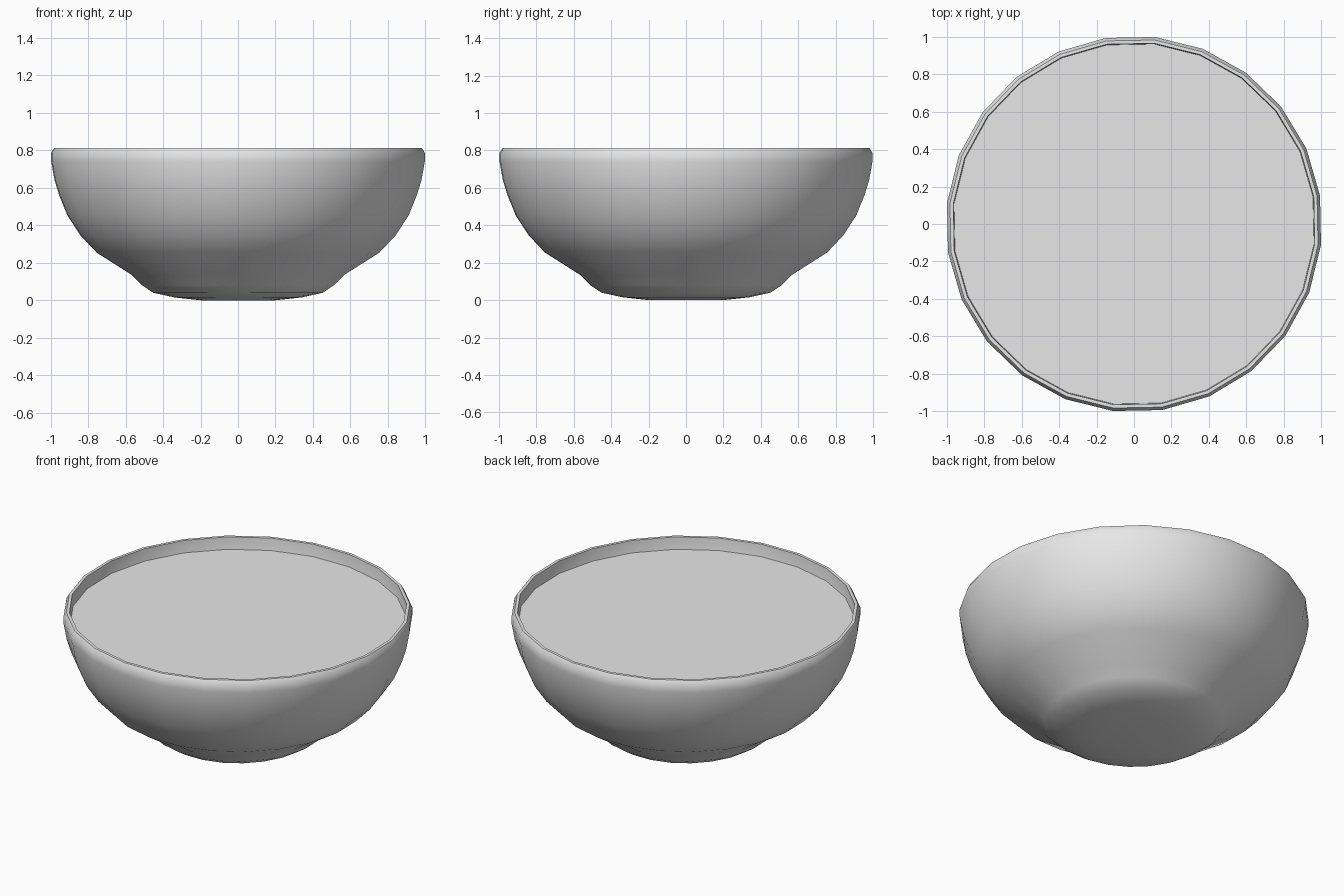
import bpy
import bmesh
from math import cos, sin, radians

SIDES = 24
TURN = radians(8.6)

cube = bpy.data.objects.get("Cube")
if cube:
    bpy.data.objects.remove(cube, do_unlink=True)


def make_material(name, rgb):
    mat = bpy.data.materials.new(name)
    mat.use_nodes = True
    mat.diffuse_color = (*rgb, 1)
    mat.node_tree.nodes["Principled BSDF"].inputs["Base Color"].default_value = (*rgb, 1)
    return mat


def lathe(name, profile, mat, cap_start=False, cap_end=False):
    """Spin (radius, height) points around z."""
    bm = bmesh.new()
    rings = []
    for r, z in profile:
        rings.append([bm.verts.new((r * cos(TURN + radians(360 / SIDES * i)),
                                    r * sin(TURN + radians(360 / SIDES * i)), z))
                      for i in range(SIDES)])
    for low, high in zip(rings, rings[1:]):
        for i in range(SIDES):
            j = (i + 1) % SIDES
            bm.faces.new((low[i], low[j], high[j], high[i]))
    if cap_start:
        bm.faces.new(rings[0][::-1])
    if cap_end:
        bm.faces.new(rings[-1])
    mesh = bpy.data.meshes.new(name)
    bm.to_mesh(mesh)
    bm.free()
    mesh.materials.append(mat)
    obj = bpy.data.objects.new(name, mesh)
    bpy.context.collection.objects.link(obj)
    bpy.ops.object.select_all(action="DESELECT")
    obj.select_set(True)
    bpy.context.view_layer.objects.active = obj
    bpy.ops.object.shade_smooth_by_angle(angle=radians(40))
    return obj


grey = make_material("grey", (0.8, 0.8, 0.8))

# Bowl: foot, outer wall, rim, then the inner wall down to its floor
bowl_profile = [
    (0.2, 0.0), (0.34, 0.015), (0.455, 0.04), (0.515, 0.08), (0.57, 0.135),
    (0.76, 0.255), (0.845, 0.345), (0.915, 0.45), (0.96, 0.56), (0.985, 0.64),
    (1.003, 0.74), (1.004, 0.785), (0.988, 0.812),
    (0.97, 0.812), (0.966, 0.73), (0.92, 0.56), (0.81, 0.36), (0.55, 0.18), (0.2, 0.1),
]
lathe("bowl", bowl_profile, grey, cap_start=True, cap_end=True)

# Flat surface of the contents just below the rim
lathe("filling", [(0.93, 0.6), (0.966, 0.735)], grey, cap_end=True)
